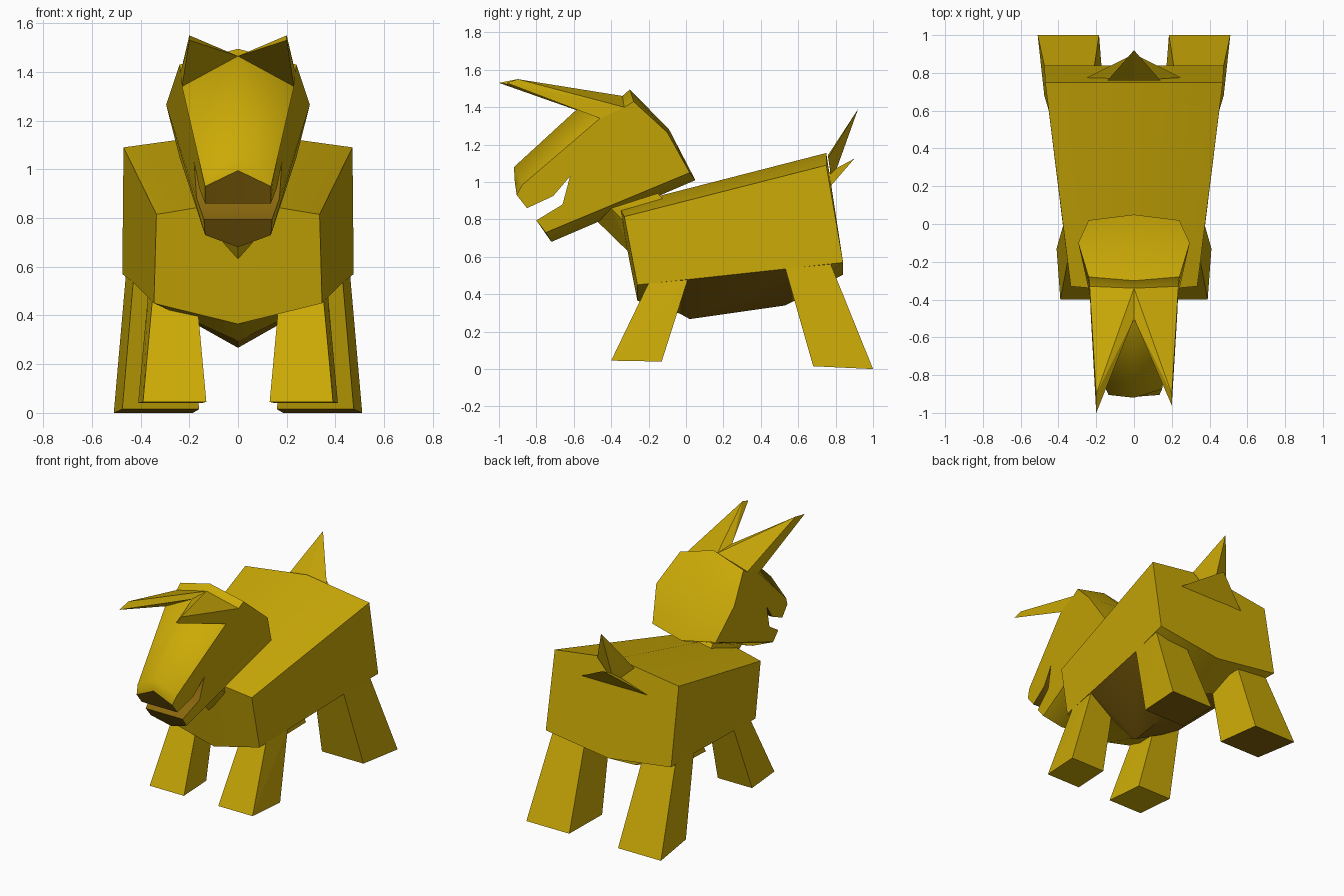
import bpy, bmesh, math

if "Cube" in bpy.data.objects:
    bpy.data.objects.remove(bpy.data.objects["Cube"])


def material(name, rgb):
    m = bpy.data.materials.new(name)
    m.diffuse_color = (*rgb, 1)
    m.use_nodes = True
    m.node_tree.nodes["Principled BSDF"].inputs["Base Color"].default_value = m.diffuse_color
    return m


GOLD = material("gold", (0.60, 0.402, 0.002))
BROWN = material("muzzle brown", (0.25, 0.135, 0.004))


def finish(name, bm, mats=(GOLD,)):
    mesh = bpy.data.meshes.new(name)
    bm.to_mesh(mesh)
    bm.free()
    for m in mats:
        mesh.materials.append(m)
    ob = bpy.data.objects.new(name, mesh)
    bpy.context.collection.objects.link(ob)
    return ob


def hull(name, points, brown_sole=False):
    """Flat-faced solid around a few points."""
    bm = bmesh.new()
    for p in points:
        bm.verts.new(p)
    bmesh.ops.convex_hull(bm, input=bm.verts[:])
    loose = [v for v in bm.verts if not v.link_faces]
    bmesh.ops.delete(bm, geom=loose, context='VERTS')
    bmesh.ops.recalc_face_normals(bm, faces=bm.faces[:])
    if brown_sole:
        for f in bm.faces:
            f.material_index = int(f.normal.z < -.9)
    return finish(name, bm, (GOLD, BROWN) if brown_sole else (GOLD,))


def keeled(name, outline, brown=(), crease=50):
    """Symmetric solid: side outline (x, y, z) with its centre line (y, z)."""
    bm = bmesh.new()
    right = [bm.verts.new((x, y, z)) for x, y, z, cy, cz in outline]
    mid = [bm.verts.new((0, cy, cz)) for x, y, z, cy, cz in outline]
    left = [bm.verts.new((-x, y, z)) for x, y, z, cy, cz in outline]
    n = len(outline)
    for i in range(n):
        j = (i + 1) % n
        for a, b in ((right, mid), (mid, left)):
            f = bm.faces.new((a[i], a[j], b[j], b[i]))
            f.material_index = 1 if i in brown else 0
    bm.faces.new(right)
    bm.faces.new(left)
    bmesh.ops.recalc_face_normals(bm, faces=bm.faces[:])
    # soften gentle ridges, keep corners and colour borders crisp
    for f in bm.faces:
        f.smooth = True
    for e in bm.edges:
        a, b = e.link_faces
        e.smooth = (a.material_index == b.material_index
                    and e.calc_face_angle() < math.radians(crease))
    return finish(name, bm, (GOLD, BROWN))


# body with ridged back and keeled belly, brown underneath
keeled("body", [
    (.335, -.33, .815, -.36, .87),
    (.47, .75, 1.09, .75, 1.155),
    (.475, .84, .57, .84, .505),
    (.435, .57, .54, .57, .36),
    (.43, .53, .535, .53, .34),
    (.375, .02, .48, .02, .267),
    (.37, -.03, .475, -.03, .295),
    (.345, -.26, .45, -.26, .365)], brown=(3, 4, 5))

# head, snout and open jaw; nose, mouth and chin are brown
keeled("head", [
    (.24, .02, 1.05, .05, 1.01),
    (.295, -.10, 1.265, -.09, 1.28),
    (.24, -.28, 1.43, -.30, 1.495),
    (.235, -.33, 1.40, -.34, 1.46),
    (.23, -.46, 1.34, -.50, 1.465),
    (.148, -.875, .985, -.92, 1.08),
    (.135, -.905, .93, -.915, .995),
    (.135, -.85, .86, -.85, .86),
    (.16, -.71, .925, -.71, .925),
    (.18, -.62, 1.03, -.62, 1.03),
    (.17, -.66, .88, -.66, .88),
    (.14, -.80, .795, -.80, .795),
    (.135, -.75, .73, -.72, .68)], brown=(6, 7, 8, 9, 10, 11), crease=60)

# neck
hull("neck", [(s * x, y, z) for s in (1, -1) for x, y, z in (
    (0, -.47, .785), (0, -.28, .60), (.15, -.40, .86),
    (.13, -.30, .76), (.10, -.15, .94), (.10, -.10, .88))])

# tail and the fin below it
hull("tail", [(.14, .76, 1.13), (-.14, .76, 1.13), (0, .76, 1.145),
              (0, .78, 1.0), (0, .92, 1.39)])
hull("tail_fin", [(.25, .775, .98), (-.25, .775, .98), (0, .76, 1.05),
                  (0, .90, 1.125)])

# paired parts
for side, s, tip in (("right", 1, -.96), ("left", -1, -1.0)):
    pts = {
        "horn": [(0, -.34, 1.46), (0, -.50, 1.465), (.23, -.46, 1.34),
                 (.235, -.33, 1.40), (.20, tip, 1.53), (.20, -.90, 1.55)],
        "front_leg": [(.13, -.40, .045), (.39, -.40, .045),
                      (.15, -.13, .04), (.41, -.13, .04),
                      (.17, -.19, .48), (.35, -.19, .48),
                      (.18, .01, .48), (.37, .01, .48)],
        "back_leg": [(.16, .68, .015), (.475, .68, .015),
                     (.185, 1.0, 0), (.51, 1.0, 0),
                     (.20, .53, .54), (.43, .53, .54),
                     (.22, .77, .57), (.46, .77, .57)],
    }
    for part, points in pts.items():
        hull(f"{part}_{side}", [(s * x, y, z) for x, y, z in points],
             brown_sole=(part == "back_leg"))
